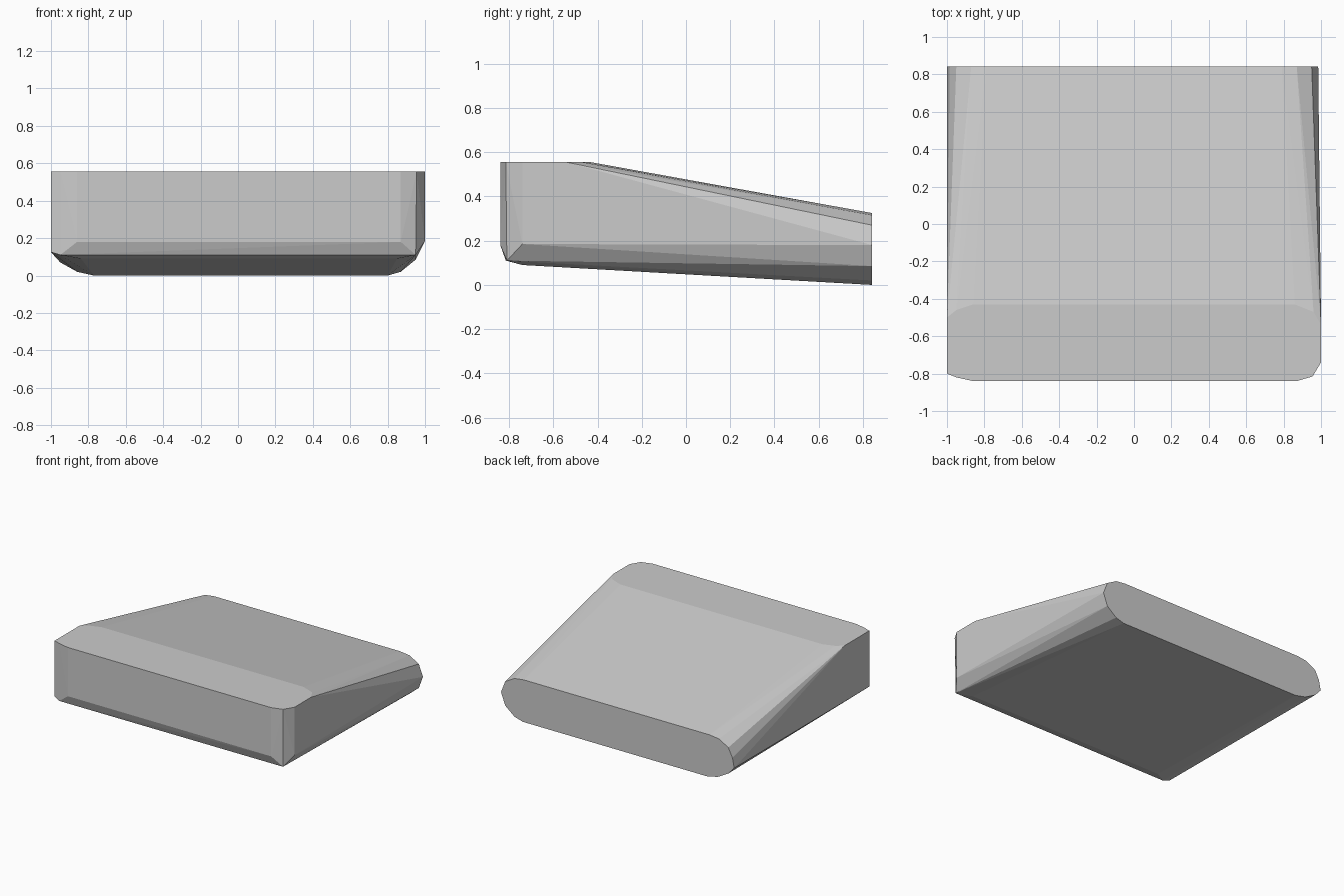
import bpy
import bmesh
import math

old = bpy.data.objects.get("Cube")
if old:
    bpy.data.objects.remove(old, do_unlink=True)

grey = bpy.data.materials.new("plain_grey")
grey.use_nodes = True
colour = (0.6, 0.6, 0.6, 1)
grey.diffuse_color = colour
grey.node_tree.nodes["Principled BSDF"].inputs["Base Color"].default_value = colour

# Flat rounded top outline (x, y)
TOP_Z = 0.555
top = [(-0.86, -0.84), (0.87, -0.84), (0.955, -0.815), (1, -0.74),
       (1, -0.54), (0.96, -0.47), (0.86, -0.43), (-0.86, -0.43),
       (-0.95, -0.46), (-1, -0.5), (-1, -0.8), (-0.95, -0.82)]

# Rounded back end outline (x, z)
BACK_Y = 0.842
back = [(0.8, 0), (0.87, 0.02), (0.95, 0.085), (0.985, 0.18),
        (0.95, 0.27), (0.87, 0.315), (0.79, 0.325), (-0.79, 0.325),
        (-0.87, 0.315), (-0.95, 0.27), (-0.985, 0.2), (-1, 0.125),
        (-0.95, 0.07), (-0.86, 0.02), (-0.77, 0)]

# Chamfered lower front edge and its two corners
lower = [(-0.86, -0.84, 0.18), (0.87, -0.84, 0.18),
         (-0.95, -0.815, 0.11), (0.95, -0.81, 0.11),
         (-1, -0.8, 0.125), (1, -0.74, 0.185),
         (-0.84, -0.74, 0.09), (0.85, -0.74, 0.09)]

points = [(x, y, TOP_Z) for x, y in top]
points += [(x, BACK_Y, z) for x, z in back] + lower

# Wrap the outlines in one convex wedge
bm = bmesh.new()
verts = [bm.verts.new(p) for p in points]
bmesh.ops.convex_hull(bm, input=verts)
bmesh.ops.dissolve_limit(bm, angle_limit=math.radians(0.6),
                         verts=bm.verts, edges=bm.edges)
bmesh.ops.recalc_face_normals(bm, faces=bm.faces)
mesh = bpy.data.meshes.new("wedge_block")
bm.to_mesh(mesh)
bm.free()
mesh.materials.append(grey)
block = bpy.data.objects.new("wedge_block", mesh)
bpy.context.collection.objects.link(block)
